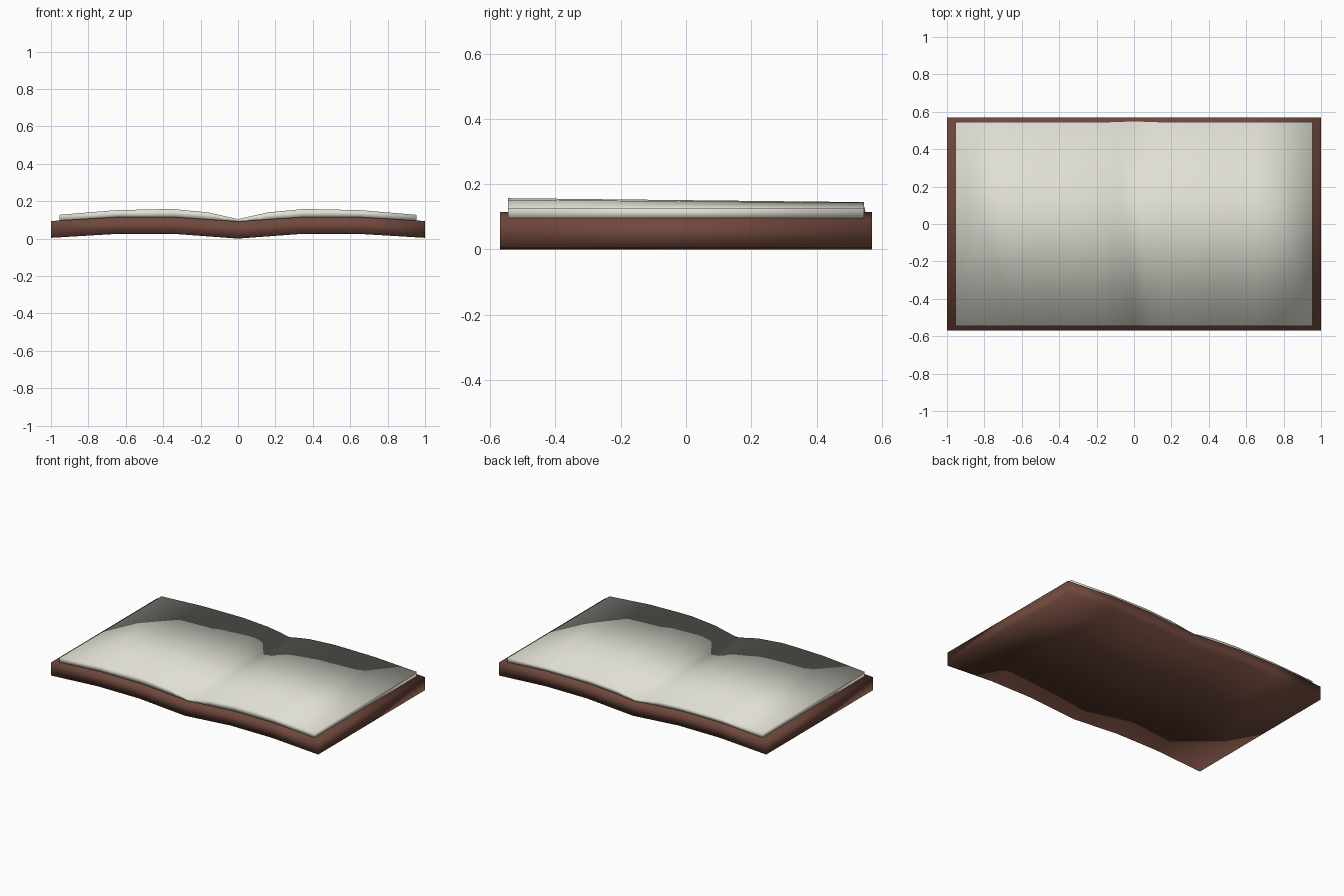
import bpy, bmesh

if "Cube" in bpy.data.objects:
    bpy.data.objects.remove(bpy.data.objects["Cube"])


def material(name, color):
    m = bpy.data.materials.new(name)
    m.diffuse_color = color
    m.use_nodes = True
    m.node_tree.nodes["Principled BSDF"].inputs["Base Color"].default_value = m.diffuse_color
    return m


def mirrored(half):
    """Mirror (x, z_bottom, z_top_front, z_top_back, y_extra) stations about x = 0."""
    return [(-s[0], *s[1:]) for s in reversed(half[1:])] + half


def wavy_slab(name, half, depth, mat):
    """Closed slab whose bottom and top follow the mirrored stations."""
    bm = bmesh.new()
    rings = []
    for x, zb, zf, zr, extra in mirrored(half):
        back = depth + extra
        rings.append([bm.verts.new(p) for p in (
            (x, -depth, zb), (x, back, zb), (x, back, zr), (x, -depth, zf))])
    for a, b in zip(rings, rings[1:]):
        for i in range(4):
            j = (i + 1) % 4
            bm.faces.new((a[i], a[j], b[j], b[i]))
    bm.faces.new(rings[0])
    bm.faces.new(rings[-1])
    bmesh.ops.recalc_face_normals(bm, faces=bm.faces)
    for f in bm.faces:
        f.smooth = True
    me = bpy.data.meshes.new(name)
    bm.to_mesh(me)
    bm.free()
    me.materials.append(mat)
    ob = bpy.data.objects.new(name, me)
    bpy.context.collection.objects.link(ob)
    return ob


leather = material("leather", (0.16, 0.065, 0.045, 1))
paper = material("paper", (0.75, 0.74, 0.66, 1))

# Leather cover, dipping at the spine and the outer edges
wavy_slab("cover", [
    (0.00, 0.000, 0.092, 0.092, 0),
    (0.34, 0.025, 0.115, 0.115, 0),
    (0.65, 0.025, 0.115, 0.115, 0),
    (1.00, 0.004, 0.094, 0.094, 0)], 0.57, leather)

# Open pages, humped on both sides and slightly lower at the back
wavy_slab("pages", [
    (0.000, 0.090, 0.104, 0.104, 0.005),
    (0.080, 0.096, 0.122, 0.120, 0.004),
    (0.160, 0.101, 0.140, 0.134, 0),
    (0.340, 0.113, 0.157, 0.145, 0),
    (0.420, 0.113, 0.157, 0.145, 0),
    (0.650, 0.113, 0.152, 0.143, 0),
    (0.955, 0.095, 0.127, 0.127, 0)], 0.545, paper)
